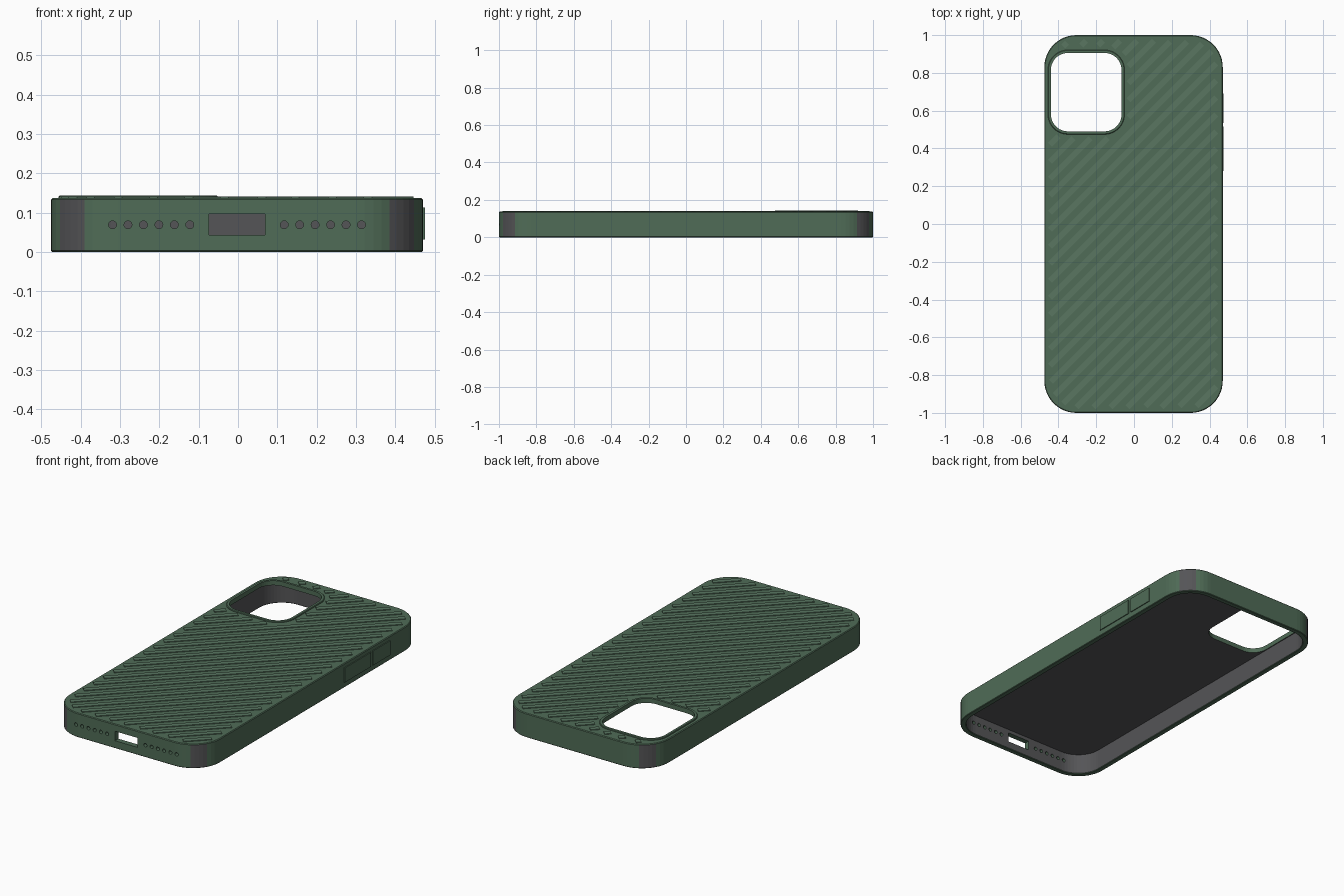
import bpy, bmesh, math
from mathutils import Matrix, Vector

if "Cube" in bpy.data.objects:
    bpy.data.objects.remove(bpy.data.objects["Cube"])

CX = -0.0025                 # body centre (buttons stick out on the right)
HW, HL, R, TOP = 0.4725, 1.0, 0.17, 0.137
CAM = (-0.253, 0.698, 0.187, 0.2075, 0.09)


def material(name, rgb):
    m = bpy.data.materials.new(name)
    m.diffuse_color = (*rgb, 1)
    m.use_nodes = True
    m.node_tree.nodes["Principled BSDF"].inputs["Base Color"].default_value = m.diffuse_color
    return m


GREEN = material("green", (0.08, 0.15, 0.095))
LIGHT = material("light_green", (0.10, 0.18, 0.12))
GREY = material("dark_grey", (0.09, 0.09, 0.095))


def rounded(cx, cy, hw, hl, r, z, n=12):
    pts = []
    for q, (sx, sy) in enumerate([(1, 1), (-1, 1), (-1, -1), (1, -1)]):
        for i in range(n + 1):
            a = math.pi / 2 * (q + i / n)
            pts.append((cx + sx * (hw - r) + r * math.cos(a),
                        cy + sy * (hl - r) + r * math.sin(a), z))
    return pts


def finish(name, bm, mats):
    bmesh.ops.recalc_face_normals(bm, faces=bm.faces)
    me = bpy.data.meshes.new(name)
    bm.to_mesh(me)
    bm.free()
    for m in mats:
        me.materials.append(m)
    ob = bpy.data.objects.new(name, me)
    bpy.context.collection.objects.link(ob)
    return ob


def loft(bm, loops, closed=False):
    """Skin a list of loops; capped at both ends unless closed into a ring."""
    rows = [[bm.verts.new(p) for p in loop] for loop in loops]
    pairs = list(zip(rows, rows[1:]))
    if closed:
        pairs.append((rows[-1], rows[0]))
    bands = []
    for a, b in pairs:
        n = len(a)
        bands.append([bm.faces.new((a[i], a[(i + 1) % n], b[(i + 1) % n], b[i]))
                      for i in range(n)])
    if not closed:
        bands.append([bm.faces.new(rows[0]), bm.faces.new(rows[-1])])
    return bands


def box(bm, centre, size, angle=0):
    mat = (Matrix.Translation(centre) @ Matrix.Rotation(angle, 4, 'Z')
           @ Matrix.Diagonal((*size, 1)))
    bmesh.ops.create_cube(bm, size=1, matrix=mat)


# Shell: outside from the top down, round the rim, up the inside
bm = bmesh.new()
profile = [(0.004, TOP), (0, TOP - 0.004), (0, 0.003), (0.003, 0), (0.027, 0),
           (0.03, 0.003), (0.03, 0.117)]
bands = loft(bm, [rounded(CX, 0, HW - d, HL - d, R - d, z) for d, z in profile])
for f in bands[5]:
    f.material_index = 1
bands[-1][1].material_index = 1
for f in bands[1]:           # grey strip on each corner
    f.normal_update()
    if min(abs(f.normal.x), abs(f.normal.y)) > 0.5:
        f.material_index = 1
case = finish("case_shell", bm, [GREEN, GREY])

# Cutters: camera window, charging port, speaker holes
bm = bmesh.new()
loft(bm, [rounded(*CAM, z) for z in (0.105, 0.2)])
box(bm, (CX, -0.985, 0.07), (0.142, 0.08, 0.054))
for side in (-1, 1):
    for i in range(6):
        bmesh.ops.create_cone(
            bm, cap_ends=True, segments=16, radius1=0.01, radius2=0.01, depth=0.08,
            matrix=Matrix.Translation((CX + side * (0.12 + 0.0393 * i), -0.985, 0.069))
            @ Matrix.Rotation(math.pi / 2, 4, 'X'))
cutter = finish("cutter", bm, [GREEN])
cutter.hide_render = True
mod = case.modifiers.new("openings", 'BOOLEAN')
mod.operation, mod.solver, mod.object = 'DIFFERENCE', 'EXACT', cutter
bpy.context.view_layer.objects.active = case
bpy.ops.object.modifier_apply(modifier=mod.name)
bpy.data.objects.remove(cutter)

# Raised rim round the camera window
bm = bmesh.new()
x, y, w, l, r = CAM
ring = [(0, 0.130), (0, 0.143), (0.013, 0.143), (0.016, 0.140), (0.016, 0.130)]
loft(bm, [rounded(x, y, w + d, l + d, r + d, z) for d, z in ring], closed=True)
finish("camera_rim", bm, [GREEN])


# Diagonal grip ribs, clipped to the back and kept clear of the camera window
def inside(px, py, cx, cy, hw, hl, r):
    dx = max(abs(px - cx) - hw + r, 0)
    dy = max(abs(py - cy) - hl + r, 0)
    return math.hypot(dx, dy) <= r


def on_back(px, py):
    return (inside(px, py, CX, 0, HW - 0.03, HL - 0.03, R - 0.03)
            and not inside(px, py, x, y, w + 0.035, l + 0.035, r + 0.035))


bm = bmesh.new()
STEP = 0.005
for k in range(-16, 16):
    c = 0.055 + 0.09 * k     # rib line y = x + c
    start = None
    for i in range(202):
        px = -0.5 + STEP * i
        if on_back(px, px + c):
            start = px if start is None else start
        elif start is not None:
            end = px - STEP
            if end - start > 0.015:
                mid = (start + end) / 2
                box(bm, (mid, mid + c, 0.1385),
                    ((end - start) * math.sqrt(2), 0.03, 0.005), math.pi / 4)
            start = None
finish("grip_ribs", bm, [LIGHT])

# Side buttons
for name, y0, y1 in [("lower_button", 0.28, 0.517), ("upper_button", 0.535, 0.692)]:
    bm = bmesh.new()
    box(bm, (0.4675, (y0 + y1) / 2, 0.072), (0.015, y1 - y0, 0.082))
    finish(name, bm, [GREEN])
